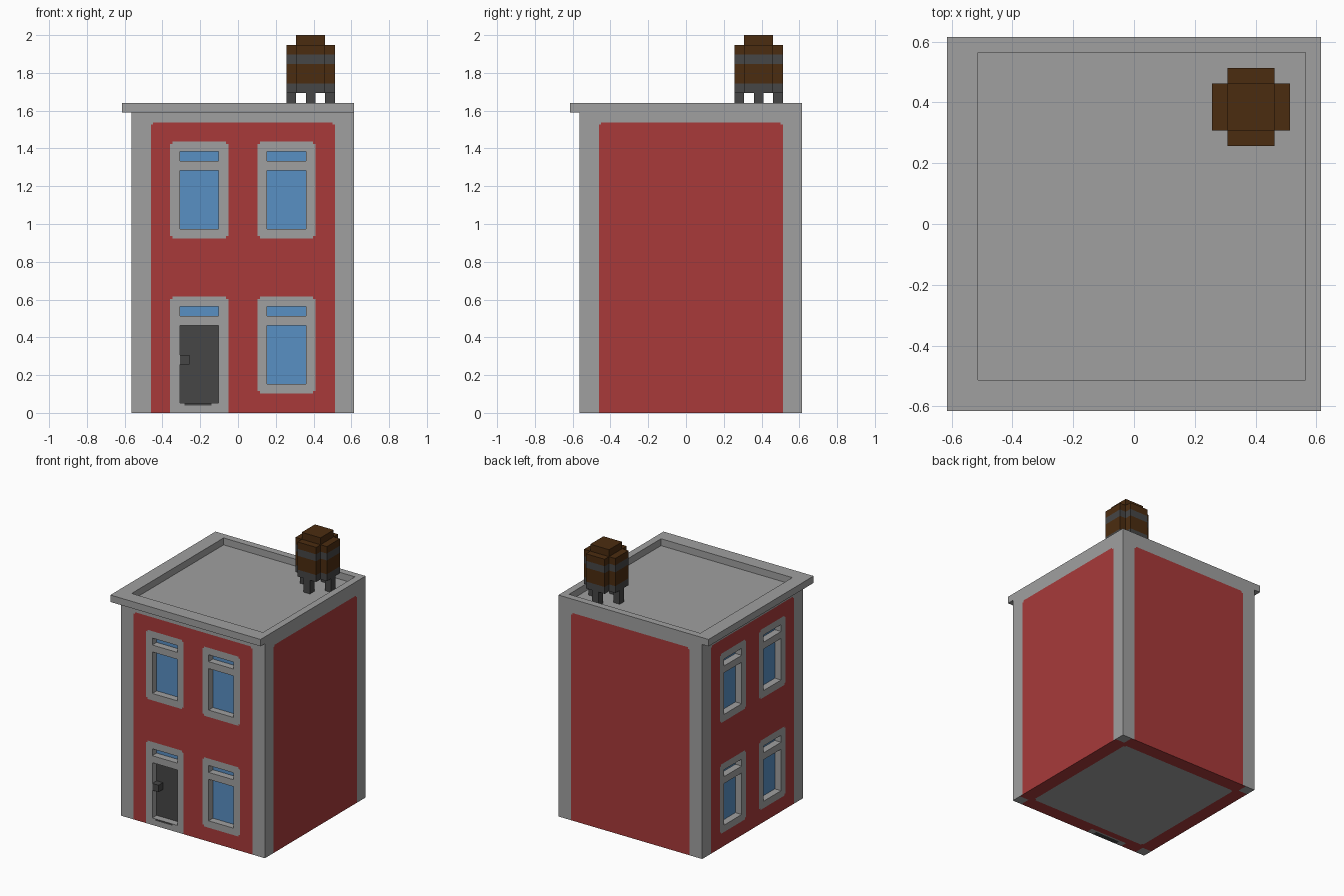
import bpy, bmesh
from mathutils import Vector

cube = bpy.data.objects.get("Cube")
if cube:
    bpy.data.objects.remove(cube, do_unlink=True)

S = 2 / 39          # one building block unit
R = 0.25            # size of the notch in painted corners


def to_linear(c):
    c /= 255
    return c / 12.92 if c <= 0.04045 else ((c + 0.055) / 1.055) ** 2.4


def material(name, rgb):
    m = bpy.data.materials.new(name)
    m.use_nodes = True
    col = [to_linear(c) for c in rgb] + [1]
    m.diffuse_color = col
    m.node_tree.nodes["Principled BSDF"].inputs["Base Color"].default_value = col
    return m


MATS = [material("stone grey", (160, 160, 160)),
        material("brick red", (168, 58, 58)),
        material("glass blue", (89, 144, 196)),
        material("dark grey", (70, 70, 70)),
        material("wood brown", (75, 44, 16))]
GREY, RED, BLUE, DARK, BROWN = range(5)
NONE = -1           # leaves a gap in a panel


def point(p):
    return Vector(((p[0] - 12) * S, (p[1] - 12) * S, p[2] * S))


def finish(name, bm):
    bmesh.ops.remove_doubles(bm, verts=bm.verts, dist=1e-5)
    me = bpy.data.meshes.new(name)
    bm.to_mesh(me)
    bm.free()
    for m in MATS:
        me.materials.append(m)
    ob = bpy.data.objects.new(name, me)
    bpy.context.collection.objects.link(ob)
    return ob


def add_face(bm, pts, mat):
    f = bm.faces.new([bm.verts.new(point(p)) for p in pts])
    f.material_index = mat


def panel(bm, origin, U, V, areas):
    """Flat panel cut along the edges of its areas (u0, v0, u1, v1, colour,
    depth, notch). The first area is the whole panel; later ones go on top."""
    O, U, V = Vector(origin), Vector(U), Vector(V)
    N = U.cross(V)
    u_lo, v_lo, u_hi, v_hi = areas[0][:4]

    def cuts(i, lo, hi):
        vals = {lo, hi}
        for a in areas:
            n = a[6]
            vals |= {a[i], a[i] + n, a[i + 2] - n, a[i + 2]}
        return sorted(v for v in vals if lo <= v <= hi)

    def look(u, v):
        col, depth = GREY, 0
        for u0, v0, u1, v1, c, d, n in areas:
            du, dv = min(u - u0, u1 - u), min(v - v0, v1 - v)
            if du > 0 and dv > 0 and (du > n or dv > n):
                col, depth = c, d
        return col, depth

    us, vs = cuts(0, u_lo, u_hi), cuts(1, v_lo, v_hi)
    for a, b in zip(us, us[1:]):
        for c, d in zip(vs, vs[1:]):
            mu, mv = (a + b) / 2, (c + d) / 2
            col, depth = look(mu, mv)
            if col == NONE:
                continue
            ring = [(a, c), (b, c), (b, d), (a, d)]
            at = lambda q, k: O + U * q[0] + V * q[1] - N * k
            add_face(bm, [at(q, depth) for q in ring], col)
            # side walls of a recess
            if depth:
                over = [(mu, c - .01), (b + .01, mv), (mu, d + .01), (a - .01, mv)]
                for i in range(4):
                    if look(*over[i])[1] < depth:
                        p, q = ring[i], ring[(i + 1) % 4]
                        add_face(bm, [at(q, 0), at(q, depth), at(p, depth), at(p, 0)], GREY)


def prism(name, outline, levels, mats):
    """Upright prism; each band between two levels has its own colour."""
    bm = bmesh.new()
    n = len(outline)
    for z0, z1, m in zip(levels, levels[1:], mats):
        for i in range(n):
            p, q = outline[i], outline[(i + 1) % n]
            add_face(bm, [(*p, z0), (*q, z0), (*q, z1), (*p, z1)], m)
    add_face(bm, [(*p, levels[0]) for p in reversed(outline)], mats[0])
    add_face(bm, [(*p, levels[-1]) for p in outline], mats[-1])
    return finish(name, bm)


def rect(x0, y0, x1, y1):
    return [(x0, y0), (x1, y0), (x1, y1), (x0, y1)]


# Walls: grey corners, red field, windows and door
base = [(1, 0, 24, 31, GREY, 0, 0), (3, -1, 22, 30, RED, 0, R)]


def window(u, v):
    return [(u, v, u + 6, v + 10, GREY, 0, R),
            (u + 1, v + 1, u + 5, v + 7, BLUE, 1, 0),
            (u + 1, v + 8, u + 5, v + 9, BLUE, 1, 0)]


door = [(5, -1, 11, 12, GREY, 0, R),
        (6.5, 0.75, 9.25, 1, DARK, 0, 0),
        (6, 1, 10, 9, DARK, 1, 0),
        (6, 10, 10, 11, BLUE, 1, 0)]
upper = window(5, 18) + window(14, 18)
UP = (0, 0, 1)

for name, origin, along, areas in [
        ("front_wall", (0, 1, 0), (1, 0, 0), base + upper + door + window(14, 2)),
        ("right_wall", (1, 25, 0), (0, -1, 0), base + upper + window(5, 2) + window(14, 2)),
        ("back_wall", (25, 24, 0), (-1, 0, 0), base),
        ("left_wall", (24, 0, 0), (0, 1, 0), base)]:
    bm = bmesh.new()
    panel(bm, origin, along, UP, areas)
    finish(name, bm)

# Underside: red border, grey corners and floor, door threshold
areas = [(1, 1, 24, 24, RED, 0, 0), (3, 3, 22, 22, GREY, 0, R)]
for u in (1, 22.5):
    for v in (1, 22.5):
        areas.append((u, v, u + 1.5, v + 1.5, GREY, 0, 0))
areas += [(5, 23, 11, 24, GREY, 0, 0), (6, 23.25, 10, 24, DARK, 0, 0)]
bm = bmesh.new()
panel(bm, (0, 25, 0), (1, 0, 0), (0, -1, 0), areas)
finish("underside", bm)

# Roof: sunken top, rim sides and overhang underside
bm = bmesh.new()
panel(bm, (0, 0, 32), (1, 0, 0), (0, 1, 0),
      [(0, 0, 24, 24, GREY, 0, 0), (2, 2, 23, 23, GREY, 1, 0)])
for origin, along in [((0, 0, 0), (1, 0, 0)), ((24, 0, 0), (0, 1, 0)),
                      ((24, 24, 0), (-1, 0, 0)), ((0, 24, 0), (0, -1, 0))]:
    panel(bm, origin, along, UP, [(0, 31, 24, 32, GREY, 0, 0)])
panel(bm, (0, 24, 31), (1, 0, 0), (0, -1, 0),
      [(0, 0, 24, 24, GREY, 0, 0), (1, 0, 24, 23, NONE, 0, 0)])
finish("roof", bm)

# Door knob
prism("door_knob", rect(6, 1, 7, 2), [5, 6], [DARK])

# Water tank: cross-shaped barrel with hoops, lid and four legs
cross = [(18, 17), (21, 17), (21, 18), (22, 18), (22, 21), (21, 21),
         (21, 22), (18, 22), (18, 21), (17, 21), (17, 18), (18, 18)]
prism("water_tank", cross, [33, 34, 36, 37, 38], [DARK, BROWN, DARK, BROWN])
prism("tank_lid", rect(18, 18, 21, 21), [38, 39], [BROWN])
for side, x, y in [("front", 19, 17), ("back", 19, 21), ("right", 17, 19), ("left", 21, 19)]:
    prism("tank_leg_" + side, rect(x, y, x + 1, y + 1), [31, 33], [DARK])
